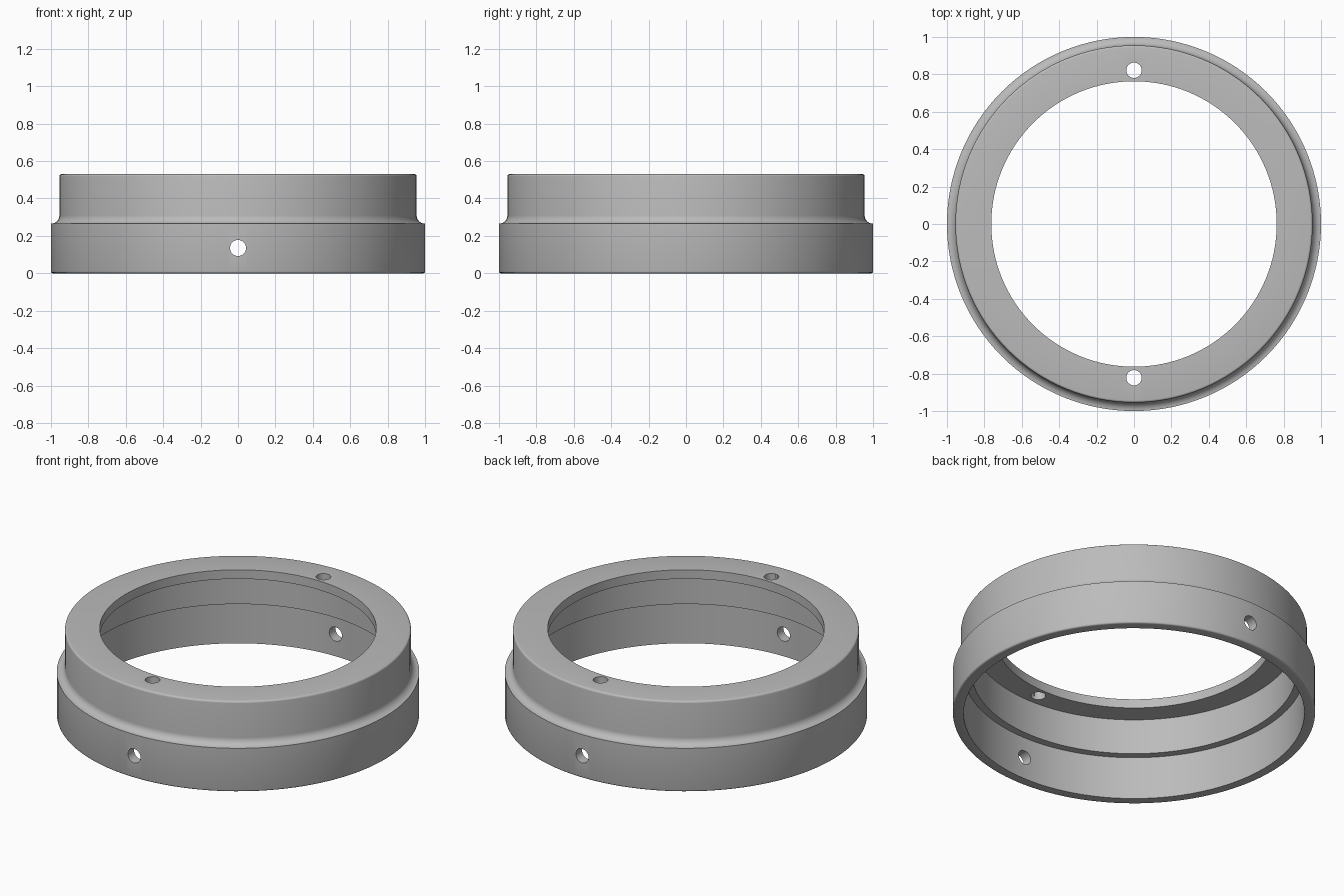
import bpy, bmesh, math
from mathutils import Matrix, Vector

cube = bpy.data.objects.get("Cube")
if cube:
    bpy.data.objects.remove(cube, do_unlink=True)

SEGMENTS = 128

grey = bpy.data.materials.new("satin_grey")
grey.use_nodes = True
colour = (0.5, 0.5, 0.5, 1)
grey.diffuse_color = colour
grey.node_tree.nodes["Principled BSDF"].inputs["Base Color"].default_value = colour


def arc(cx, cz, radius, start, end, steps):
    """Points of a rounded corner, angles in degrees."""
    angles = [math.radians(start + (end - start) * i / steps) for i in range(steps + 1)]
    return [(cx + radius * math.cos(a), cz + radius * math.sin(a)) for a in angles]


def lathe(name, profile):
    """Spin a closed radius/height profile around z."""
    bm = bmesh.new()
    rings = []
    for i in range(SEGMENTS):
        a = 2 * math.pi * i / SEGMENTS
        rings.append([bm.verts.new((r * math.cos(a), r * math.sin(a), z)) for r, z in profile])
    n = len(profile)
    for i in range(SEGMENTS):
        here, there = rings[i], rings[(i + 1) % SEGMENTS]
        for j in range(n):
            k = (j + 1) % n
            bm.faces.new((here[j], there[j], there[k], here[k]))
    bmesh.ops.recalc_face_normals(bm, faces=bm.faces)
    mesh = bpy.data.meshes.new(name)
    bm.to_mesh(mesh)
    bm.free()
    mesh.materials.append(grey)
    obj = bpy.data.objects.new(name, mesh)
    bpy.context.collection.objects.link(obj)
    return obj


def drill(target, name, radius, depth, centre, turn):
    """Cut a round hole with a hidden cylinder."""
    bm = bmesh.new()
    place = Matrix.Translation(Vector(centre)) @ Matrix.Rotation(turn, 4, "X")
    bmesh.ops.create_cone(bm, cap_ends=True, segments=32, radius1=radius,
                          radius2=radius, depth=depth, matrix=place)
    mesh = bpy.data.meshes.new(name)
    bm.to_mesh(mesh)
    bm.free()
    mesh.materials.append(grey)
    cutter = bpy.data.objects.new(name, mesh)
    bpy.context.collection.objects.link(cutter)
    cutter.hide_render = True
    cutter.hide_set(True)
    cutter.display_type = "WIRE"
    mod = target.modifiers.new(name, "BOOLEAN")
    mod.operation = "DIFFERENCE"
    mod.solver = "EXACT"
    mod.object = cutter
    return cutter


# Stepped collar: bottom lip, wide band, cove, upper band, top flange
profile = [(0.94, 0)]
profile += arc(0.99, 0.01, 0.01, -90, 0, 3)
profile += arc(1.0, 0.31, 0.045, 270, 180, 8)
profile += arc(0.943, 0.518, 0.012, 0, 90, 4)
# Inside: flange bore, flange underside, upper bore, ledge, lower bore
profile += [(0.763, 0.53), (0.763, 0.475), (0.895, 0.475), (0.895, 0.26), (0.94, 0.26)]
collar = lathe("stepped_collar", profile)

# Screw holes through the band and the flange, front and back
cutters = []
for side, label in ((-1, "front"), (1, "back")):
    cutters.append(drill(collar, label + "_band_hole", 0.043, 0.3,
                         (0, side * 0.97, 0.135), math.pi / 2))
    cutters.append(drill(collar, label + "_flange_hole", 0.041, 0.2,
                         (0, side * 0.822, 0.5), 0))

# Apply the cuts, drop the cutters and smooth the curved walls
bpy.ops.object.select_all(action="DESELECT")
collar.select_set(True)
bpy.context.view_layer.objects.active = collar
for mod in list(collar.modifiers):
    bpy.ops.object.modifier_apply(modifier=mod.name)
for cutter in cutters:
    bpy.data.objects.remove(cutter, do_unlink=True)
bpy.ops.object.shade_smooth_by_angle(angle=math.radians(35))
